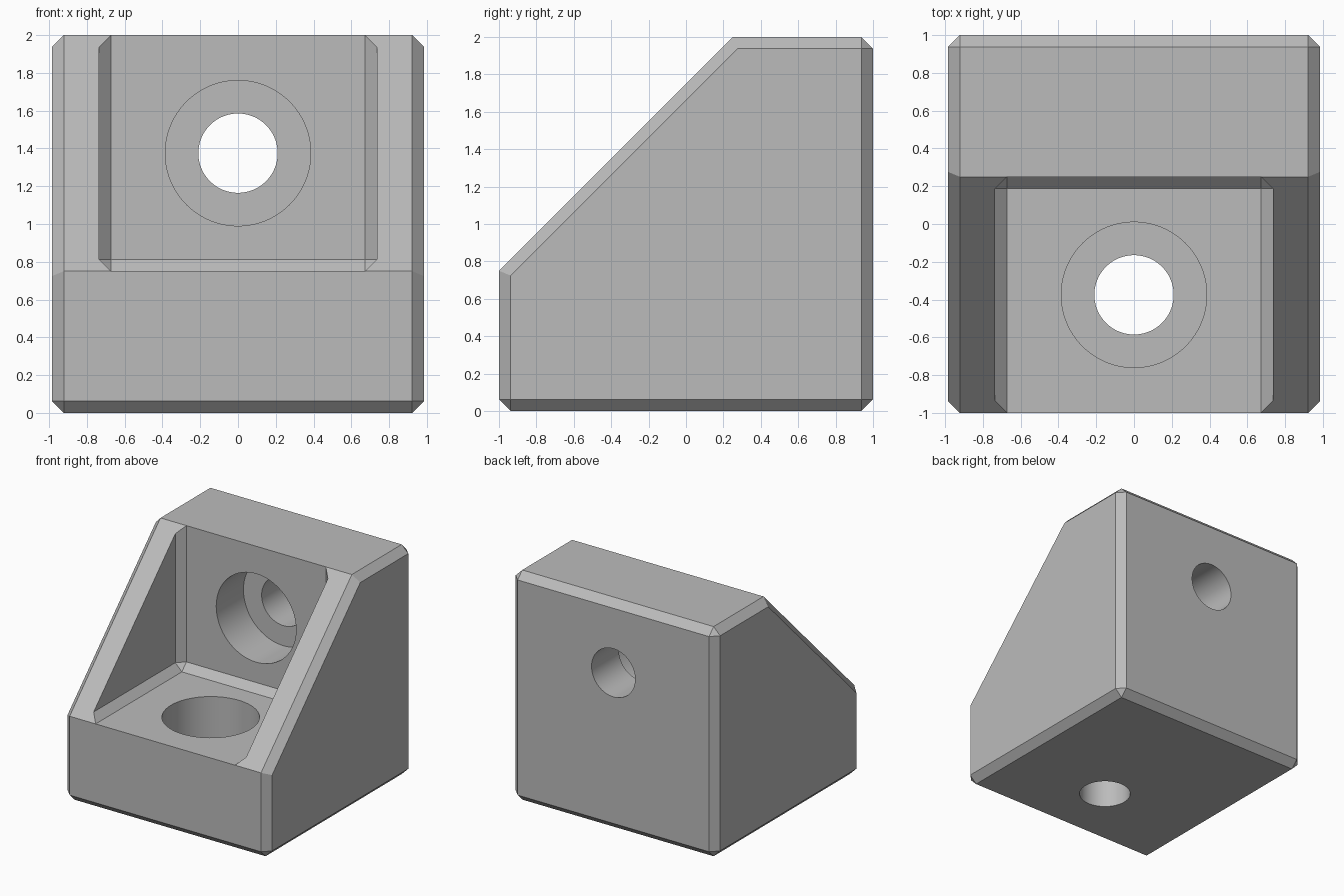
import bpy
import bmesh
from math import radians
from mathutils import Matrix

if "Cube" in bpy.data.objects:
    bpy.data.objects.remove(bpy.data.objects["Cube"], do_unlink=True)

HALF_W = 0.985    # half width of the bracket
WALL = 0.75       # thickness of floor and back wall
POCKET_W = 0.735  # half width of the recess
CHAMFER = 0.063
HOLE_R, BORE_R = 0.21, 0.385

grey = bpy.data.materials.new("light grey")
grey.use_nodes = True
colour = (0.5, 0.5, 0.5, 1)
grey.diffuse_color = colour
grey.node_tree.nodes["Principled BSDF"].inputs["Base Color"].default_value = colour


def finish(bm, name):
    bmesh.ops.recalc_face_normals(bm, faces=bm.faces)
    mesh = bpy.data.meshes.new(name)
    bm.to_mesh(mesh)
    bm.free()
    mesh.materials.append(grey)
    obj = bpy.data.objects.new(name, mesh)
    bpy.context.collection.objects.link(obj)
    return obj


def chamfered_prism(name, profile, half_width, keep_sharp):
    """Extrude a side profile (y, z) across x and chamfer its edges."""
    bm = bmesh.new()
    base = bm.faces.new([bm.verts.new((-half_width, y, z)) for y, z in profile])
    side = bmesh.ops.extrude_face_region(bm, geom=[base])["geom"]
    moved = [v for v in side if isinstance(v, bmesh.types.BMVert)]
    bmesh.ops.translate(bm, verts=moved, vec=(2 * half_width, 0, 0))
    bmesh.ops.recalc_face_normals(bm, faces=bm.faces)
    edges = [e for e in bm.edges if not keep_sharp(*(v.co for v in e.verts))]
    bmesh.ops.bevel(bm, geom=edges, offset=CHAMFER, offset_type='OFFSET',
                    segments=1, affect='EDGES', clamp_overlap=True)
    return finish(bm, name)


def cylinder(name, radius, start, end, along_y):
    """Cylinder between two heights (or depths) on a hole axis."""
    bm = bmesh.new()
    bmesh.ops.create_cone(bm, cap_ends=True, segments=96, radius1=radius,
                          radius2=radius, depth=end - start)
    mid = (start + end) / 2
    if along_y:
        place = Matrix.Translation((0, mid, 1.375)) @ Matrix.Rotation(radians(90), 4, 'X')
    else:
        place = Matrix.Translation((0, -0.375, mid))
    bmesh.ops.transform(bm, matrix=place, verts=bm.verts)
    return finish(bm, name)


# Sloped block; the two cross ridges of the slope stay sharp
def is_ridge(a, b):
    return abs(a.x - b.x) > 1 and abs(a.z - a.y - 1.75) < 0.01


outline = [(-1, 0), (1, 0), (1, 2), (1 - WALL, 2), (-1, WALL)]
bracket = chamfered_prism("corner_bracket", outline, HALF_W, is_ridge)


# Recess cutter; only edges within the floor and back wall are chamfered
def is_open_edge(a, b):
    return (a.y < -1 and b.y < -1) or (a.z > 2 and b.z > 2)


recess = [(-2, WALL), (1 - WALL, WALL), (1 - WALL, 3), (-2, 3)]
cutters = [chamfered_prism("recess_cutter", recess, POCKET_W, is_open_edge)]

# Counterbored screw holes through the back wall and the floor
cutters += [
    cylinder("back_bore_cutter", BORE_R, 0.1, 0.625, True),
    cylinder("back_hole_cutter", HOLE_R, 0.1, 1.2, True),
    cylinder("floor_bore_cutter", BORE_R, 0.375, 0.9, False),
    cylinder("floor_hole_cutter", HOLE_R, -0.2, 0.9, False),
]

bpy.ops.object.select_all(action='DESELECT')
bpy.context.view_layer.objects.active = bracket
bracket.select_set(True)
for cutter in cutters:
    cutter.hide_render = True
    cut = bracket.modifiers.new(cutter.name, 'BOOLEAN')
    cut.operation = 'DIFFERENCE'
    cut.solver = 'EXACT'
    cut.object = cutter
    bpy.ops.object.modifier_apply(modifier=cut.name)
for cutter in cutters:
    bpy.data.objects.remove(cutter, do_unlink=True)

bpy.ops.object.shade_smooth_by_angle(angle=radians(15))
